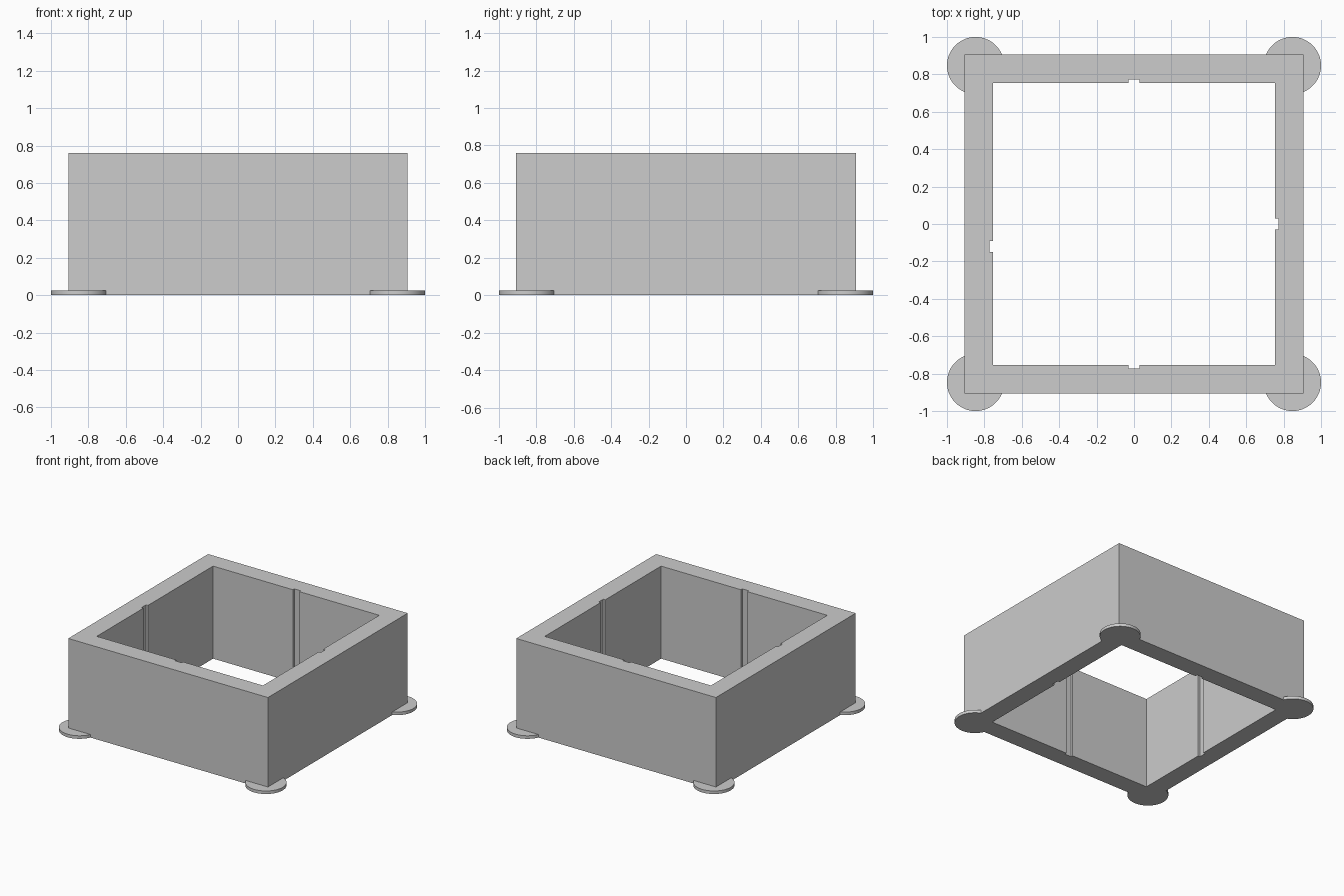
import bpy, bmesh, math

if "Cube" in bpy.data.objects:
    bpy.data.objects.remove(bpy.data.objects["Cube"])

WALL_TOP, FOOT_TOP = 0.76, 0.025
OUT, INN = 0.907, 0.755          # half sizes of the outer and inner squares
CENTRE, RADIUS = 0.847, 0.153    # corner pads
SLOT, DEPTH = 0.03, 0.018        # groove half width and depth

grey = bpy.data.materials.new("plain grey")
grey.diffuse_color = (0.604, 0.604, 0.604, 1)
grey.use_nodes = True
grey.node_tree.nodes["Principled BSDF"].inputs["Base Color"].default_value = grey.diffuse_color


def finish(name, bm):
    bmesh.ops.remove_doubles(bm, verts=bm.verts, dist=1e-5)
    bmesh.ops.recalc_face_normals(bm, faces=bm.faces)
    mesh = bpy.data.meshes.new(name)
    bm.to_mesh(mesh)
    bm.free()
    mesh.materials.append(grey)
    obj = bpy.data.objects.new(name, mesh)
    bpy.context.collection.objects.link(obj)
    return obj


def prism(bm, outline, height):
    verts = [bm.verts.new((x, y, 0)) for x, y in outline]
    face = bm.faces.new(verts)
    ext = bmesh.ops.extrude_face_region(bm, geom=[face], use_keep_orig=True)
    top = [g for g in ext["geom"] if isinstance(g, bmesh.types.BMVert)]
    bmesh.ops.translate(bm, verts=top, vec=(0, 0, height))


def turn(p, k):
    for _ in range(k):
        p = (-p[1], p[0])
    return p


# Square frame: four mitred walls, each with a vertical groove on the inside
# Order: front, right, back, left; the left groove sits off centre
bm = bmesh.new()
for k, c in enumerate((0, 0, 0, 0.12)):
    a, b = c - SLOT, c + SLOT
    side = [(-OUT, -OUT), (OUT, -OUT), (INN, -INN), (b, -INN), (b, -INN - DEPTH),
            (a, -INN - DEPTH), (a, -INN), (-INN, -INN)]
    prism(bm, [turn(p, k) for p in side], WALL_TOP)
# Drop the hidden mitre faces, which are the only ones centred on a diagonal
mitres = []
for f in bm.faces:
    m = f.calc_center_median()
    if len(f.verts) == 4 and abs(abs(m.x) - abs(m.y)) < 1e-4:
        mitres.append(f)
bmesh.ops.delete(bm, geom=mitres, context='FACES')
finish("square_frame", bm)

# Round corner pads, wrapped around the outside of each corner
bm = bmesh.new()
start = -math.acos((OUT - CENTRE) / RADIUS)
end = math.pi / 2 - start
N = 48
arc = [(CENTRE + RADIUS * math.cos(start + (end - start) * i / N),
        CENTRE + RADIUS * math.sin(start + (end - start) * i / N)) for i in range(N + 1)]
for k in range(4):
    prism(bm, [turn(p, k) for p in arc + [(OUT, OUT)]], FOOT_TOP)
pads = finish("corner_pads", bm)
bpy.context.view_layer.objects.active = pads
pads.select_set(True)
bpy.ops.object.shade_smooth_by_angle(angle=math.radians(30))
